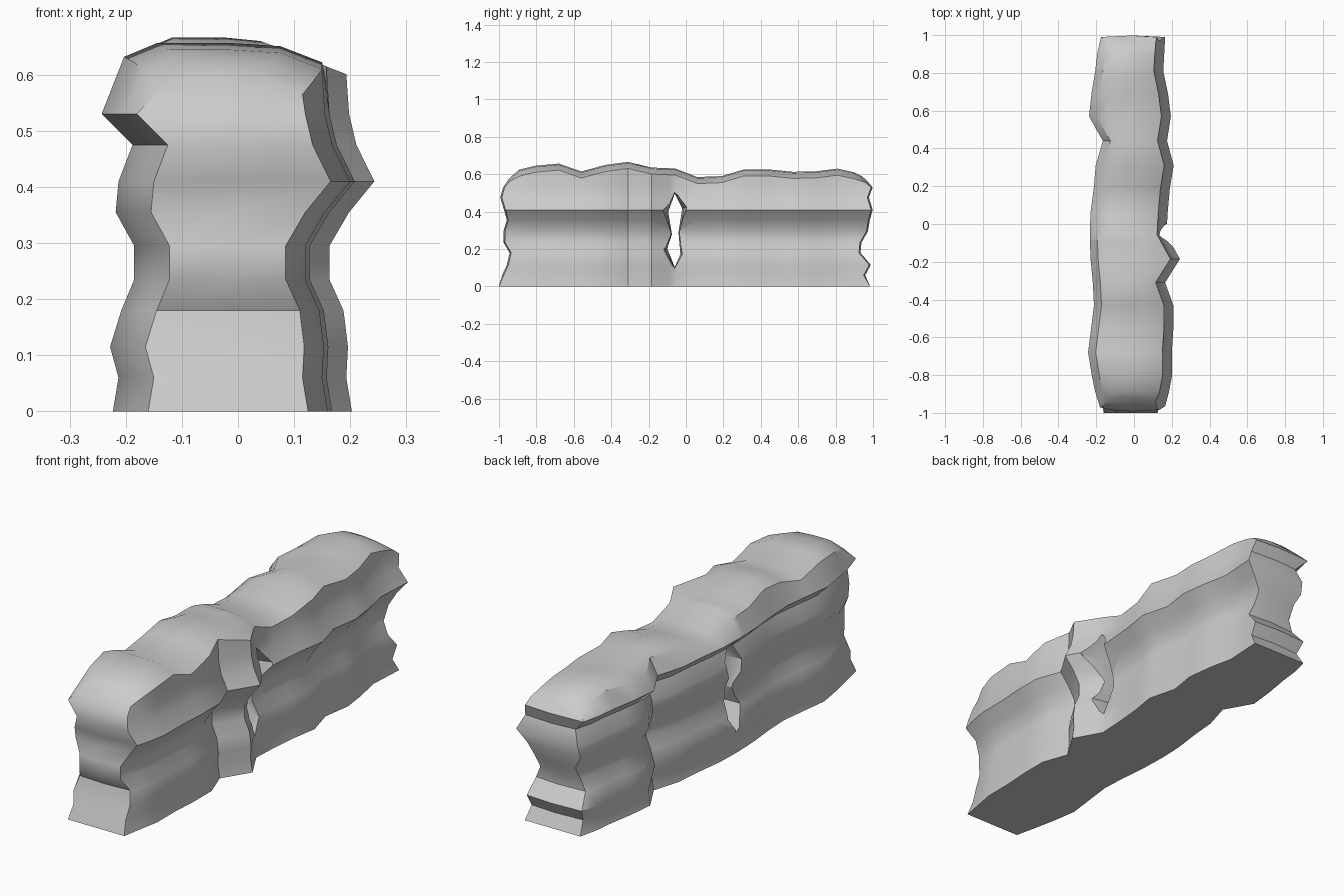
import bpy, bmesh

if "Cube" in bpy.data.objects:
    bpy.data.objects.remove(bpy.data.objects["Cube"])

# Height levels with the inset of each level on the left and right side
Z = [0, .06, .115, .18, .235, .295, .355, .41, .475, .53]
IN_L = [.02, .03, .015, .035, .058, .058, .025, .03, .055, 0, .04, .10]
IN_R = [.04, .05, .047, .055, .08, .08, .045, 0, .032, .045, .05, .125]

# Stations along the wall: y, left width, right width, top height
STATIONS = [
    (-1.0, .18, .165, .600), (-.89, .205, .185, .625), (-.81, .222, .20, .645),
    (-.68, .243, .20, .657), (-.56, .228, .208, .615), (-.43, .212, .208, .650),
    (-.31, .218, .165, .666), (-.185, .23, .243, .636), (-.09, .233, .19, .632),
    (-.055, .234, .172, .63), (.06, .23, .178, .585), (.19, .213, .19, .59),
    (.31, .203, .21, .626), (.44, .165, .175, .626), (.57, .238, .195, .613),
    (.69, .225, .18, .615), (.81, .205, .155, .63), (.90, .195, .16, .61),
    (1.0, .175, .165, .59)]

# Outline of the two broken ends, one y per level
END_F = [-1, -.975, -.95, -.935, -.968, -.968, -.95, -.965, -.985, -.97, -.94, -.92]
END_B = [.985, .95, .98, .925, .93, .965, .975, .99, .97, .99, .96, .94]

bm = bmesh.new()
rings, last = [], len(STATIONS) - 1
for i, (y, wl, wr, top) in enumerate(STATIONS):
    left, right = [], []
    for k in range(12):
        yy = END_F[k] if i == 0 else END_B[k] if i == last else y
        zl = Z[k] if k < 10 else top - (.025 if k == 10 else 0)
        zr = Z[k] if k < 10 else top - (.035 if k == 10 else .006)
        left.append(bm.verts.new((-wl + IN_L[k], yy, zl)))
        right.append(bm.verts.new((wr - IN_R[k], yy, zr)))
    crest = bm.verts.new((-.02, left[-1].co.y, top))
    rings.append(left + [crest] + right[::-1])

# Skin between stations, including the underside
n = len(rings[0])
for a, b in zip(rings, rings[1:]):
    for k in range(n):
        m = (k + 1) % n
        bm.faces.new((a[k], a[m], b[m], b[k]))

# End faces with a slightly raised vertical ridge
for ring, s in ((rings[0], -1), (rings[-1], 1)):
    mid = []
    for k in range(12):
        l, r = ring[k], ring[n - 1 - k]
        if k == 11:
            mid.append(ring[12])
        elif k == 0:
            mid.append(None)
        else:
            mid.append(bm.verts.new((-.01, l.co.y + s * .008, l.co.z)))
    for k in range(1, 11):
        bm.faces.new((ring[k], mid[k], mid[k + 1], ring[k + 1]) if k < 10
                     else (ring[k], mid[k], mid[11], ring[11]))
        r0, r1 = ring[n - 1 - k], ring[n - 2 - k]
        bm.faces.new((mid[k], r0, r1, mid[k + 1]))
    bm.faces.new((ring[0], ring[n - 1], ring[n - 2], mid[1], ring[1]))
bmesh.ops.recalc_face_normals(bm, faces=bm.faces[:])


def mesh_object(name, b):
    me = bpy.data.meshes.new(name)
    b.to_mesh(me)
    b.free()
    ob = bpy.data.objects.new(name, me)
    bpy.context.collection.objects.link(ob)
    return ob


wall = mesh_object("rock_wall", bm)

# Jagged crack through the wall, narrowing in the middle
CRACK = [(-.06, .50), (-.02, .42), (-.04, .29), (-.03, .17), (-.06, .10),
         (-.10, .20), (-.075, .28), (-.095, .40)]
cb = bmesh.new()
loops = []
for x, sy, sz in ((-.32, 1.7, 1.08), (-.12, 1.35, 1.02), (0, 1, .98), (.1, 1.25, 1), (.3, 2.3, 1.08)):
    loops.append([cb.verts.new((x, -.06 + (y + .06) * sy, .29 + (z - .29) * sz))
                  for y, z in CRACK])
for a, b in zip(loops, loops[1:]):
    for k in range(8):
        m = (k + 1) % 8
        cb.faces.new((a[k], a[m], b[m], b[k]))
cb.faces.new(loops[0])
cb.faces.new(loops[-1][::-1])
bmesh.ops.recalc_face_normals(cb, faces=cb.faces[:])
cutter = mesh_object("crack_cutter", cb)
cutter.hide_render = True

mod = wall.modifiers.new("crack", 'BOOLEAN')
mod.operation = 'DIFFERENCE'
mod.solver = 'EXACT'
mod.object = cutter
bpy.context.view_layer.objects.active = wall
wall.select_set(True)
bpy.ops.object.modifier_apply(modifier=mod.name)
bpy.data.objects.remove(cutter)
bpy.ops.object.shade_smooth_by_angle(angle=0.61)
